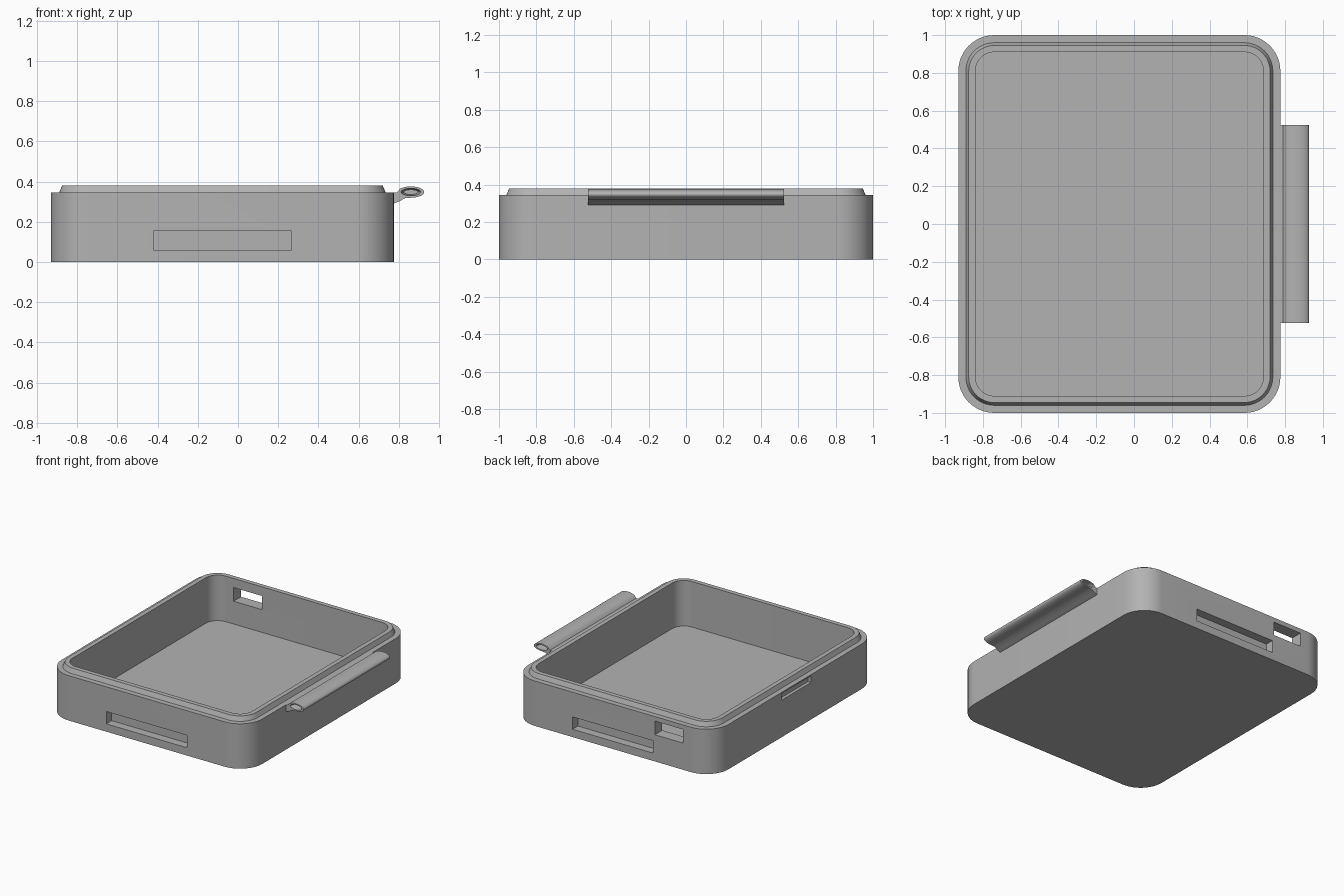
import bpy, bmesh
from math import sin, cos, pi, radians

if "Cube" in bpy.data.objects:
    bpy.data.objects.remove(bpy.data.objects["Cube"], do_unlink=True)

# One plain grey for everything
grey = bpy.data.materials.new("plain grey")
grey.use_nodes = True
grey.diffuse_color = (0.45, 0.45, 0.45, 1)
grey.node_tree.nodes["Principled BSDF"].inputs["Base Color"].default_value = grey.diffuse_color

LEFT, RIGHT, HALF_Y, RADIUS = -0.93, 0.775, 1.0, 0.19
MID_X = (LEFT + RIGHT) / 2
HALF_X = (RIGHT - LEFT) / 2


def loft(name, rings):
    """Join a list of equal-length point rings and cap both ends."""
    bm = bmesh.new()
    loops = [[bm.verts.new(p) for p in ring] for ring in rings]
    n = len(loops[0])
    for a, b in zip(loops, loops[1:]):
        for i in range(n):
            j = (i + 1) % n
            bm.faces.new((a[i], a[j], b[j], b[i]))
    bm.faces.new(loops[0][::-1])
    bm.faces.new(loops[-1])
    bmesh.ops.recalc_face_normals(bm, faces=bm.faces)
    mesh = bpy.data.meshes.new(name)
    bm.to_mesh(mesh)
    bm.free()
    mesh.materials.append(grey)
    obj = bpy.data.objects.new(name, mesh)
    bpy.context.collection.objects.link(obj)
    return obj


def rounded_ring(inset, z, steps=12):
    """Rounded rectangle, set in from the outer wall."""
    points = []
    corners = ((1, 1), (-1, 1), (-1, -1), (1, -1))
    for k, (sx, sy) in enumerate(corners):
        for i in range(steps + 1):
            a = (k + i / steps) * pi / 2
            points.append((MID_X + sx * (HALF_X - RADIUS) + (RADIUS - inset) * cos(a),
                           sy * (HALF_Y - RADIUS) + (RADIUS - inset) * sin(a), z))
    return points


def block(name, x, y, z):
    """Box given by its ranges along each axis."""
    ring = lambda h: [(x[0], y[0], h), (x[1], y[0], h), (x[1], y[1], h), (x[0], y[1], h)]
    return loft(name, [ring(z[0]), ring(z[1])])


def ellipse(y, rx, rz, steps=32):
    """Ellipse across the hinge axis."""
    return [(0.86 + rx * cos(2 * pi * i / steps), y, 0.348 + rz * sin(2 * pi * i / steps))
            for i in range(steps)]


def cut(obj, cutters):
    """Subtract each cutter, then remove it."""
    bpy.context.view_layer.objects.active = obj
    for cutter in cutters:
        cutter.hide_render = True
        mod = obj.modifiers.new("cut", 'BOOLEAN')
        mod.operation = 'DIFFERENCE'
        mod.solver = 'EXACT'
        mod.object = cutter
        bpy.ops.object.modifier_apply(modifier=mod.name)
        bpy.data.objects.remove(cutter, do_unlink=True)


def smooth(obj):
    bpy.ops.object.select_all(action='DESELECT')
    obj.select_set(True)
    bpy.context.view_layer.objects.active = obj
    bpy.ops.object.shade_smooth_by_angle(angle=radians(25))


# Open tray: outer wall, shoulder, tapered lip, inner wall, floor
sections = [(0, 0), (0, 0.345), (0.04, 0.345), (0.055, 0.38), (0.09, 0.38), (0.09, 0.03)]
tray = loft("tray", [rounded_ring(inset, z) for inset, z in sections])

# Blind slots front and back, window in the back, latch groove on the side
cutters = [block("slot_cutter", (-0.42, 0.265), sorted((s * 0.935, s * 1.1)), (0.06, 0.155))
           for s in (-1, 1)]
cutters.append(block("window_cutter", (-0.675, -0.435), (0.85, 1.1), (0.205, 0.31)))
cutters.append(block("groove_cutter", (-1.1, LEFT + 0.025), (-0.19, 0.17), (0.285, 0.335)))
cut(tray, cutters)
smooth(tray)

# Hinge: teardrop section with an arm running back into the wall
arm = [(0.765, 0.345), (0.765, 0.288), (0.8, 0.3), (0.83, 0.317)]
nose = [(0.86 + 0.066 * cos(a), 0.348 + 0.028 * sin(a))
        for a in (radians(-85 + 10 * i) for i in range(24))]
profile = arm + nose + [(0.79, 0.345)]
hinge = loft("hinge_arm", [[(x, y, z) for x, z in profile] for y in (-0.525, 0.525)])

# Tapered sockets in the hinge ends
cut(hinge, [loft("socket_cutter", [ellipse(s * 0.55, 0.055, 0.021), ellipse(s * 0.47, 0.035, 0.012)])
            for s in (-1, 1)])
smooth(hinge)
